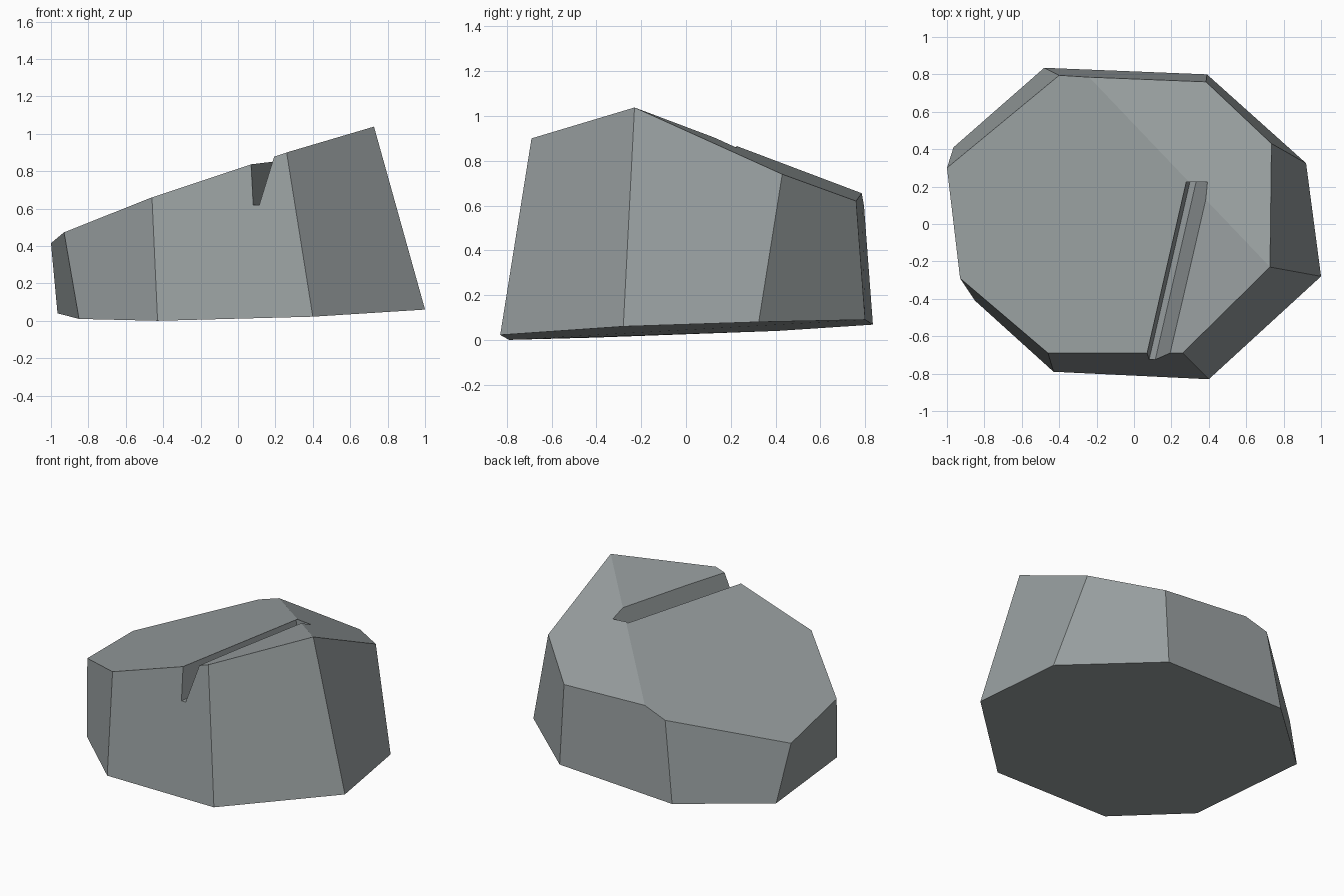
import bpy
import bmesh
import math

if "Cube" in bpy.data.objects:
    bpy.data.objects.remove(bpy.data.objects["Cube"])


def hull_object(name, points, flatten_deg):
    """Flat-faced convex solid from its corner points."""
    bm = bmesh.new()
    for p in points:
        bm.verts.new(p)
    bmesh.ops.convex_hull(bm, input=bm.verts[:])
    bmesh.ops.dissolve_limit(bm, angle_limit=math.radians(flatten_deg),
                             verts=bm.verts[:], edges=bm.edges[:])
    bmesh.ops.recalc_face_normals(bm, faces=bm.faces[:])
    mesh = bpy.data.meshes.new(name)
    bm.to_mesh(mesh)
    bm.free()
    obj = bpy.data.objects.new(name, mesh)
    bpy.context.collection.objects.link(obj)
    return obj


# Eight-sided boulder: slightly tilted base, top split in two slopes
base = [(-0.85, -0.41, 0.01), (-0.43, -0.79, 0.0), (0.40, -0.83, 0.022), (1.0, -0.28, 0.06),
        (0.92, 0.325, 0.08), (0.39, 0.80, 0.09), (-0.48, 0.835, 0.068), (-0.965, 0.41, 0.04)]
top = [(-0.93, -0.29, 0.473), (-0.46, -0.69, 0.66), (0.26, -0.69, 0.90), (0.727, -0.23, 1.038),
       (0.735, 0.43, 0.74), (0.385, 0.76, 0.62), (-0.24, 0.785, 0.655),
       (-0.40, 0.795, 0.60), (-1.0, 0.30, 0.415)]
rock = hull_object("boulder", base + top, 4)

# Slanting crack cut in from the front
section = [(0.082, 0.62), (0.115, 0.62), (0.248, 1.10), (0.04, 1.10)]
cutter_points = []
for y in (-1.0, 0.225):
    run = y + 0.72
    cutter_points += [(x + 0.2295 * run, y, z + 0.02 * run) for x, z in section]
cutter = hull_object("crack_cutter", cutter_points, 1)
cutter.hide_render = True

cut = rock.modifiers.new("crack", 'BOOLEAN')
cut.operation = 'DIFFERENCE'
cut.solver = 'EXACT'
cut.object = cutter
bpy.context.view_layer.objects.active = rock
rock.select_set(True)
bpy.ops.object.modifier_apply(modifier=cut.name)
bpy.data.objects.remove(cutter)

# Stone colour
stone = bpy.data.materials.new("grey stone")
stone.diffuse_color = (0.31, 0.34, 0.345, 1.0)
stone.use_nodes = True
stone.node_tree.nodes["Principled BSDF"].inputs["Base Color"].default_value = stone.diffuse_color
rock.data.materials.clear()
rock.data.materials.append(stone)
for poly in rock.data.polygons:
    poly.material_index = 0
    poly.use_smooth = False
